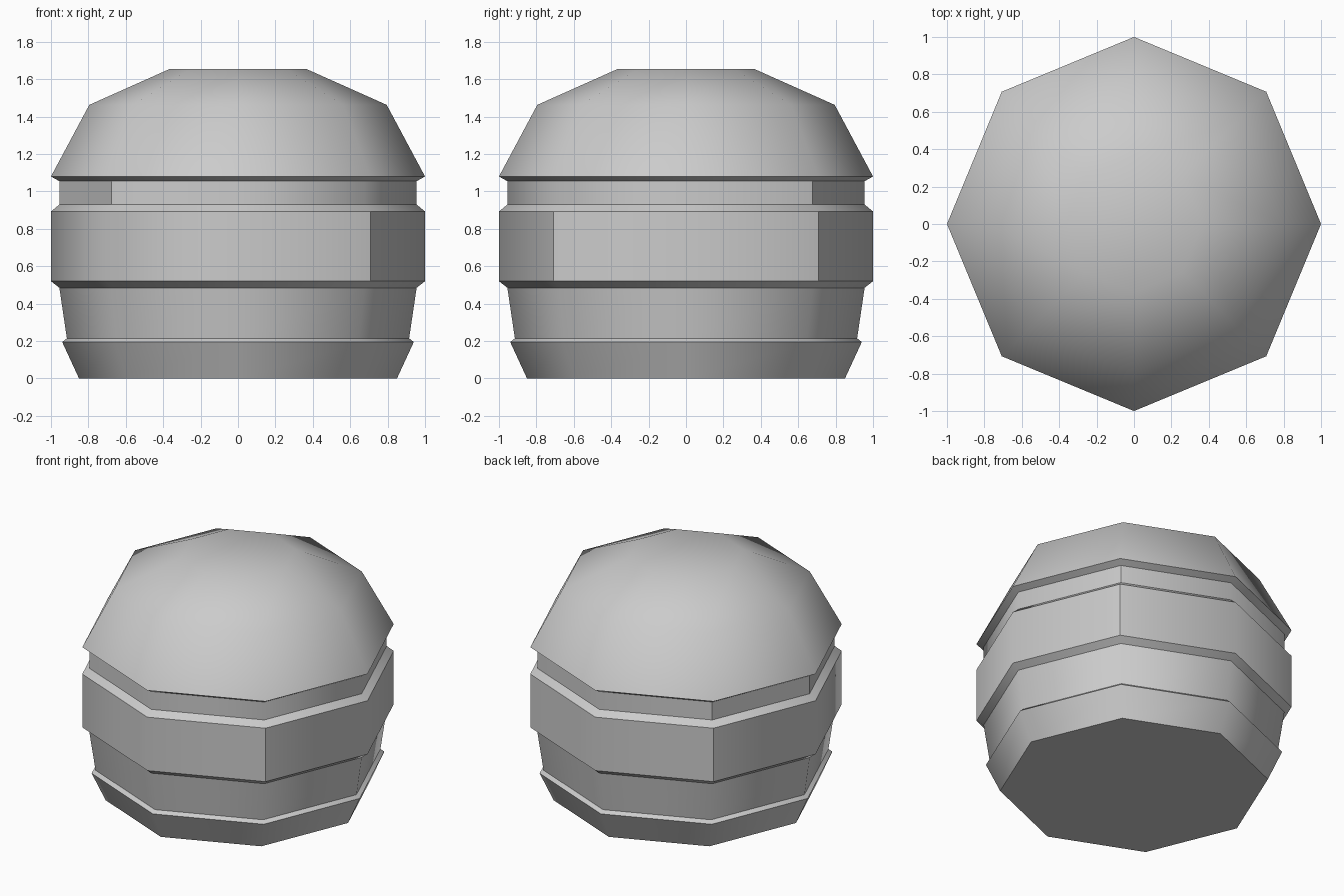
import bpy, bmesh, math

cube = bpy.data.objects.get("Cube")
if cube:
    bpy.data.objects.remove(cube, do_unlink=True)

SIDES = 8

# One plain grey for the whole stack
grey = bpy.data.materials.new("plain grey")
grey.use_nodes = True
colour = (0.6, 0.6, 0.6, 1)
grey.diffuse_color = colour
grey.node_tree.nodes["Principled BSDF"].inputs["Base Color"].default_value = colour

# Profile from the base up: radius, height, and whether the ring is a hard crease
PROFILE = [
    (0.85, 0.0, True),     # base
    (0.94, 0.195, True),   # lower lip
    (0.915, 0.215, True),
    (0.955, 0.485, True),  # lower body
    (1.0, 0.52, True),     # wide band
    (1.0, 0.893, True),
    (0.955, 0.93, True),   # neck
    (0.955, 1.055, True),
    (1.0, 1.08, True),     # dome rim
    (0.795, 1.463, False),
    (0.365, 1.655, False),
]
BAND, NECK = 4, 6
# Corners (in eighths of a turn from +x) that stay creased on straight walls
CREASED_CORNERS = {BAND: (1, 3, 7), NECK: (1, 3, 4, 5)}

bm = bmesh.new()
rings = []
for radius, height, _ in PROFILE:
    angles = [math.tau * i / SIDES for i in range(SIDES)]
    rings.append([bm.verts.new((radius * math.cos(a), radius * math.sin(a), height))
                  for a in angles])

# Walls between neighbouring rings, then the flat bottom and top
for low, high in zip(rings, rings[1:]):
    for i in range(SIDES):
        j = (i + 1) % SIDES
        bm.faces.new((low[i], low[j], high[j], high[i]))
bm.faces.new(list(reversed(rings[0])))
bm.faces.new(rings[-1])

for face in bm.faces:
    face.smooth = True

# Hard creases around the rings and down chosen corners
for ring, (_, _, hard) in zip(rings, PROFILE):
    for i in range(SIDES):
        bm.edges.get((ring[i], ring[(i + 1) % SIDES])).smooth = not hard
for level, corners in CREASED_CORNERS.items():
    for i in corners:
        bm.edges.get((rings[level][i], rings[level + 1][i])).smooth = False

mesh = bpy.data.meshes.new("domed_stack")
bm.to_mesh(mesh)
bm.free()
mesh.materials.append(grey)
bpy.context.collection.objects.link(bpy.data.objects.new("domed_stack", mesh))
